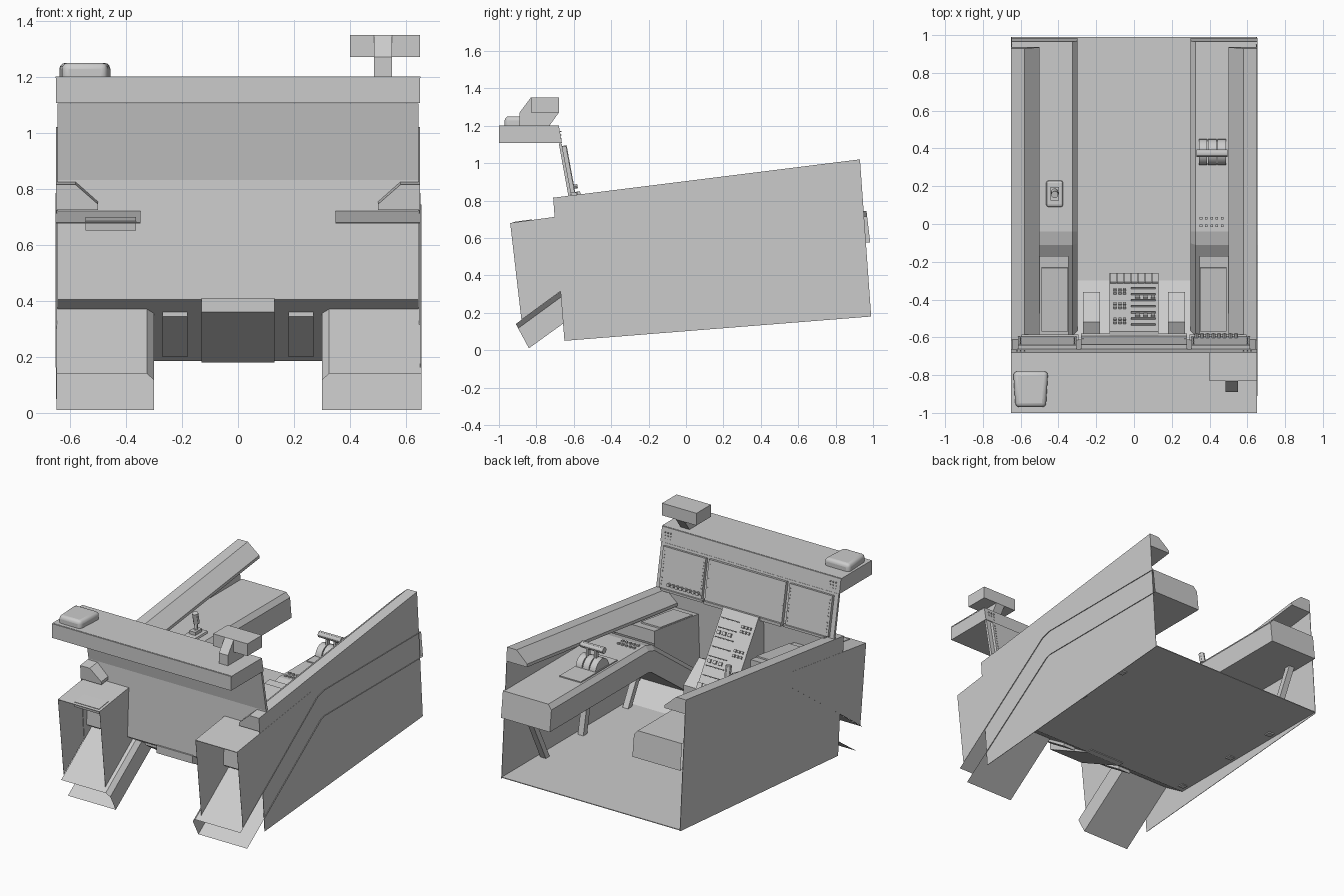
import bpy, bmesh, math
from mathutils import Matrix, Vector

if "Cube" in bpy.data.objects:
    bpy.data.objects.remove(bpy.data.objects["Cube"], do_unlink=True)

grey = bpy.data.materials.new("plain grey")
grey.use_nodes = True
grey.diffuse_color = (0.6, 0.6, 0.6, 1)
grey.node_tree.nodes["Principled BSDF"].inputs["Base Color"].default_value = (0.6, 0.6, 0.6, 1)


def finish(name, bm):
    bmesh.ops.recalc_face_normals(bm, faces=bm.faces)
    mesh = bpy.data.meshes.new(name)
    bm.to_mesh(mesh)
    bm.free()
    mesh.materials.append(grey)
    ob = bpy.data.objects.new(name, mesh)
    bpy.context.collection.objects.link(ob)
    return ob


def prism(name, profile, x0, x1):
    """Side profile in (y, z), extruded along x."""
    bm = bmesh.new()
    face = bm.faces.new([bm.verts.new((x0, y, z)) for y, z in profile])
    new = bmesh.ops.extrude_face_region(bm, geom=[face])["geom"]
    bmesh.ops.translate(bm, vec=(x1 - x0, 0, 0),
                        verts=[v for v in new if isinstance(v, bmesh.types.BMVert)])
    return finish(name, bm)


def loft(name, rings, closed, caps):
    """Skin between rings of points; caps lists the rings to fill."""
    bm = bmesh.new()
    rows = [[bm.verts.new(p) for p in ring] for ring in rings]
    n = len(rows[0])
    for a, b in zip(rows, rows[1:]):
        for i in range(n if closed else n - 1):
            j = (i + 1) % n
            bm.faces.new((a[i], a[j], b[j], b[i]))
    for c in caps:
        bm.faces.new(rows[c])
    return finish(name, bm)


def boxes(name, centres, size, tilt=0.0):
    """One or many equal boxes in one object, tilted about x."""
    bm = bmesh.new()
    for c in centres:
        m = Matrix.Translation(c) @ Matrix.Rotation(tilt, 4, 'X') @ Matrix.Diagonal((*size, 1))
        bmesh.ops.create_cube(bm, size=1, matrix=m)
    return finish(name, bm)


def rod(name, a, b, radius, sides=12):
    a, b = Vector(a), Vector(b)
    bm = bmesh.new()
    m = Matrix.Translation((a + b) / 2) @ (b - a).to_track_quat('Z', 'Y').to_matrix().to_4x4()
    bmesh.ops.create_cone(bm, cap_ends=True, segments=sides, radius1=radius, radius2=radius,
                          depth=(b - a).length, matrix=m)
    return finish(name, bm)


def bevel(ob, width, segments):
    mod = ob.modifiers.new("bevel", 'BEVEL')
    mod.width, mod.segments = width, segments


def smooth(ob):
    bpy.ops.object.select_all(action='DESELECT')
    ob.select_set(True)
    bpy.context.view_layer.objects.active = ob
    bpy.ops.object.shade_smooth_by_angle()


# Shared tub: level floor that kicks up to the front bulkhead
prism("floor", [(-.65, .41), (-.3, .19), (.99, .19), (.99, .185), (-.3, .185), (-.65, .405)],
      -.645, .645)
prism("front_bulkhead", [(-.65, .41), (-.63, .84), (-.62, .84), (-.64, .41)], -.645, .645)

# Parts that repeat on both sides
for side, s, outer in (("left", 1, .655), ("right", -1, .648)):
    prism(side + "_side_wall", [(-.71, .81), (.93, 1.02), (.99, .18), (-.65, .05)], s * .65, s * .647)

    # Sill: a chamfered section swept along the top of the wall
    section = [(.65, 0), (.58, 0), (.5, -.07), (.5, -.09), (.65, -.09)]
    loft(side + "_sill", [[(s * x, y - .07 * dz, z + dz) for x, dz in section]
                          for y, z in ((-.71, .815), (.93, 1.02))], True, (0, 1))

    # Console that bends down into an open duct: top and bottom edge at each station
    stations = [((.965, .745), (.985, .575)), ((-.04, .745), (-.04, .575)),
                ((-.11, .725), (-.07, .565)), ((-.91, .14), (-.84, .01))]
    section = [(outer, 0), (.325, 0), (.3, .18), (.3, 1), (outer, 1)]
    loft(side + "_console", [[(s * x, *Vector(top).lerp(Vector(low), t)) for x, t in section]
                             for top, low in stations], False, (0,))

    # Hood over the bend, open at the front
    hood = [(-.94, .68), (-.17, .785), (-.17, .68), (-.6, .367), (-.88, .162)]
    for part, x in (("inner", .348), ("outer", .65)):
        prism(f"{side}_hood_{part}_wall", hood, s * x, s * (x + .001))
    prism(side + "_hood_lid", [(-.94, .68), (-.17, .785), (-.17, .7), (-.175, .7), (-.175, .78),
                               (-.94, .676)], s * .348, s * .651)
    boxes(side + "_hood_panel", [(s * .42, -.4, .757)], (.14, .34, .01), .136)

    # Console struts standing on the floor
    for i, (foot, head, top) in enumerate(((.6, .8, .58), (.22, .14, .58), (-.24, -.35, .38))):
        prism(f"{side}_strut_{i}", [(foot - .02, .178), (foot + .02, .178),
                                    (head + .02, top), (head - .02, top)], s * .58, s * .62)

    # Pedal passing through the kicked-up floor
    prism(side + "_pedal", [(-.58, .345), (-.36, .2), (-.36, .38), (-.52, .5), (-.58, .47)],
          s * .18, s * .27)

    # Outer dashboard screen
    boxes(side + "_dash_panel", [(s * .46, -.633, .965)], (.31, .03, .255), .183)
    boxes(side + "_dash_shelf", [(s * .445, -.605, .835)], (.3, .04, .015))

# Dashboard with raised centre panel and rows of rivets
prism("dash_plate", [(-.68, 1.105), (-.665, 1.105), (-.612, .83), (-.63, .83)], -.645, .645)
boxes("centre_dash_panel", [(0, -.632, .965)], (.56, .035, .26), .183)
boxes("centre_dash_shelf", [(0, -.605, .835)], (.56, .05, .02))
boxes("dash_rivets", [(s * x, -.619 - .185 * (k * .02 - .1), .865 + k * .02)
                      for s in (-1, 1) for x in (.27, .315, .6) for k in range(11)],
      (.006, .01, .006), .183)
for k in range(8):
    x = .33 + k * .03
    rod(f"dash_knob_{k}", (x, -.62, .87), (x, -.58, .877), .011, 8)

# Glare shield along the top
prism("glare_shield", [(-1, 1.107), (-1, 1.2), (-.68, 1.2), (-.663, 1.107)], -.65, .65)
boxes("shield_rim", [(0, -.84, 1.199)], (1.304, .31, .006))
boxes("shield_studs", [(s * (.58 + i * .02), -.672, 1.13 + k * .02)
                       for s in (-1, 1) for i in range(3) for k in range(3)], (.006, .012, .006))

# Sight unit on its pedestal
boxes("sight_box", [(.525, -.755, 1.31)], (.25, .15, .08))
prism("sight_pedestal", [(-.89, 1.2), (-.89, 1.27), (-.83, 1.35), (-.69, 1.35), (-.68, 1.27),
                         (-.73, 1.2)], .485, .55)

# Rounded cover, narrower towards the front
bm = bmesh.new()
bmesh.ops.create_cube(bm, size=1, matrix=Matrix.Translation((-.547, -.875, 1.205))
                      @ Matrix.Diagonal((.185, .19, .09, 1)))
for v in bm.verts:
    if v.co.y < -.9:
        v.co.x = -.547 + (v.co.x + .547) * .87
cover = finish("shield_cover", bm)
bevel(cover, .022, 3)
smooth(cover)

# Centre pedestal, sloping from the dashboard to the floor
prism("centre_pedestal", [(-.66, .41), (-.63, .41), (-.62, .84), (-.57, .85), (-.26, .37),
                          (-.26, .18), (-.3, .18), (-.66, .36)], -.13, .13)
up = Vector((0, -.535, .845))
out = Vector((0, .845, .535))
base = Vector((0, -.26, .37))


def on_slope(x, t, h=.002):
    return base + up * t + out * h + Vector((x, 0, 0))


slope = .564
boxes("pedestal_keys", [on_slope(-.11 + k * .037, .055) for k in range(7)], (.034, .01, .09), slope)
boxes("pedestal_buttons", [on_slope(-.1 + i * .025, t) for i in range(3)
                           for t in (.17, .2, .31, .34, .46, .49)], (.016, .014, .016), slope)
boxes("pedestal_strips", [on_slope(.05, .15 + k * .06) for k in range(7)], (.13, .01, .006), slope)
boxes("pedestal_dials", [on_slope(x, t) for x in (.02, .06, .1) for t in (.24, .42)],
      (.022, .014, .022), slope)

# Control stick on the right console
stick_base = boxes("stick_base", [(-.42, .16, .745)], (.09, .14, .03))
bevel(stick_base, .012, 2)
boxes("stick_boot", [(-.42, .16, .765)], (.045, .07, .03))
smooth(rod("stick_shaft", (-.42, .16, .765), (-.42, .17, .85), .012))
smooth(rod("stick_grip", (-.42, .17, .82), (-.42, .155, .89), .019))

# Throttle on the left console
boxes("throttle_plate", [(.415, .42, .747)], (.155, .38, .01))
for i, x in enumerate((.365, .415, .465)):
    smooth(rod(f"throttle_quadrant_{i}", (x - .022, .38, .745), (x + .022, .38, .745), .07, 20))
for i, x in enumerate((.385, .445)):
    boxes(f"throttle_arm_{i}", [(x, .38, .83)], (.014, .025, .09))
smooth(rod("throttle_handle", (.33, .375, .87), (.495, .375, .87), .02))
boxes("console_switches", [(.355 + k * .028, y, .748) for k in range(5) for y in (-.01, .03)],
      (.014, .014, .014))

# Latch below the right lid
boxes("lid_latch", [(-.455, -.87, .675)], (.18, .1, .035), .14)
